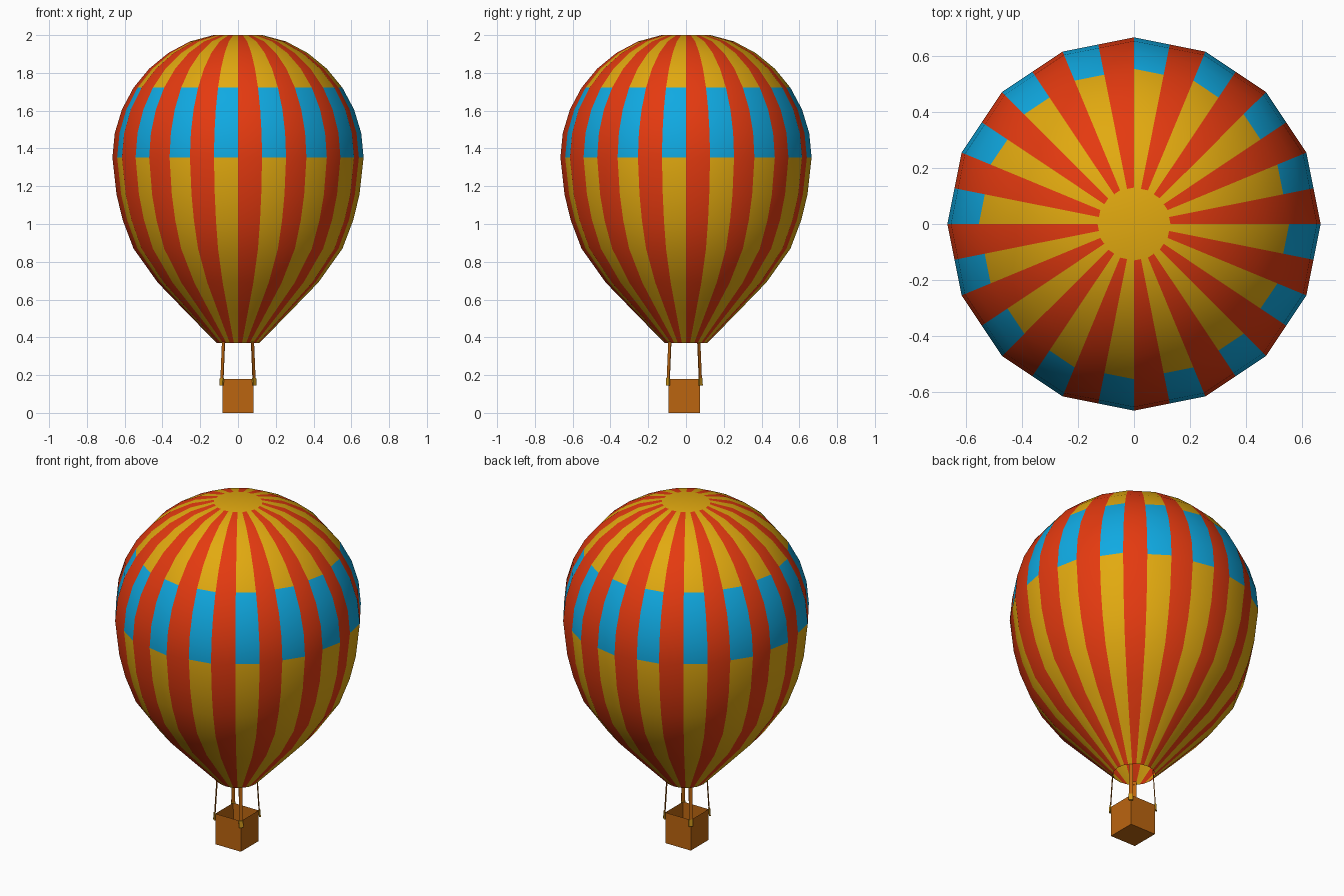
import bpy, bmesh, math
from mathutils import Vector, Matrix

if "Cube" in bpy.data.objects:
    bpy.data.objects.remove(bpy.data.objects["Cube"])


def material(name, rgb):
    m = bpy.data.materials.new(name)
    m.diffuse_color = (*rgb, 1)
    m.use_nodes = True
    m.node_tree.nodes["Principled BSDF"].inputs["Base Color"].default_value = m.diffuse_color
    return m


RED = material("red", (0.78, 0.042, 0.005))
YELLOW = material("yellow", (0.76, 0.40, 0.005))
BLUE = material("blue", (0.005, 0.40, 0.76))
BROWN = material("wicker brown", (0.50, 0.13, 0.005))
GOLD = material("gold", (0.60, 0.30, 0.01))


def make_object(name, bm, mats):
    me = bpy.data.meshes.new(name)
    bm.to_mesh(me)
    bm.free()
    for m in mats:
        me.materials.append(m)
    ob = bpy.data.objects.new(name, me)
    bpy.context.collection.objects.link(ob)
    return ob


# Envelope: 16-sided, spherical upper half, stretched lower half, open mouth
R, ZC, SIDES = 0.665, 1.352, 16
profile = [(R * math.sin(math.radians(11.25 * k)), ZC + R * math.cos(math.radians(11.25 * k)))
           for k in range(1, 9)]
profile[0] = (profile[0][0], 2.0)
profile += [(0.643, 1.155), (0.61, 1.02), (0.553, 0.87), (0.425, 0.69), (0.27, 0.53), (0.113, 0.37)]

bm = bmesh.new()
rings = []
for r, z in profile:
    corners = [Vector((r * math.cos(2 * math.pi * i / SIDES), r * math.sin(2 * math.pi * i / SIDES), z))
               for i in range(SIDES)]
    ring = []
    for i, c in enumerate(corners):
        # each flat panel is split at its middle into two stripes
        ring += [bm.verts.new(c), bm.verts.new((c + corners[(i + 1) % SIDES]) / 2)]
    rings.append(ring)
n = 2 * SIDES
bm.faces.new(rings[0]).material_index = 1
for k, (a, b) in enumerate(zip(rings, rings[1:])):
    for i in range(n):
        j = (i + 1) % n
        f = bm.faces.new((a[i], b[i], b[j], a[j]))
        # red on even halves, blue in the band, yellow elsewhere
        f.material_index = 0 if i % 2 == 0 else (2 if 4 <= k <= 6 else 1)
for f in bm.faces:
    f.smooth = True
make_object("envelope", bm, [RED, YELLOW, BLUE])

# Basket: open box with thin walls
CY, H, HALF, WALL = -0.009, 0.18, 0.083, 0.006
bm = bmesh.new()
bmesh.ops.create_cube(bm, size=1, matrix=Matrix.Translation((0, CY, H / 2))
                      @ Matrix.Diagonal((2 * HALF, 2 * HALF, H, 1)))
top = max(bm.faces, key=lambda f: f.calc_center_median().z)
bmesh.ops.inset_region(bm, faces=[top], thickness=WALL)
for v in top.verts:
    v.co.z = 0.01
make_object("basket", bm, [BROWN])


# Straps: flat strips at the basket corners, facing diagonally outwards
def strap(name, sx, sy, p0, p1, width, thick, mat):
    start = Vector((sx * p0[0], sy * p0[0] + CY, p0[1]))
    end = Vector((sx * p1[0], sy * p1[0] + CY, p1[1]))
    side = Vector((-sy, sx, 0)).normalized()
    axis = (end - start).normalized()
    out = side.cross(axis)
    rot = Matrix((side, out, axis)).transposed().to_4x4()
    bm = bmesh.new()
    bmesh.ops.create_cube(bm, size=1, matrix=Matrix.Translation((start + end) / 2) @ rot
                          @ Matrix.Diagonal((width, thick, (end - start).length, 1)))
    bmesh.ops.recalc_face_normals(bm, faces=bm.faces)
    make_object(name, bm, [mat])


for sx, xn in ((-1, "left"), (1, "right")):
    for sy, yn in ((-1, "front"), (1, "back")):
        strap(f"{yn}_{xn}_strap", sx, sy, (0.086, 0.15), (0.076, 0.39), 0.02, 0.004, BROWN)
        strap(f"{yn}_{xn}_strap_end", sx, sy, (0.087, 0.145), (0.0855, 0.185), 0.023, 0.008, GOLD)
